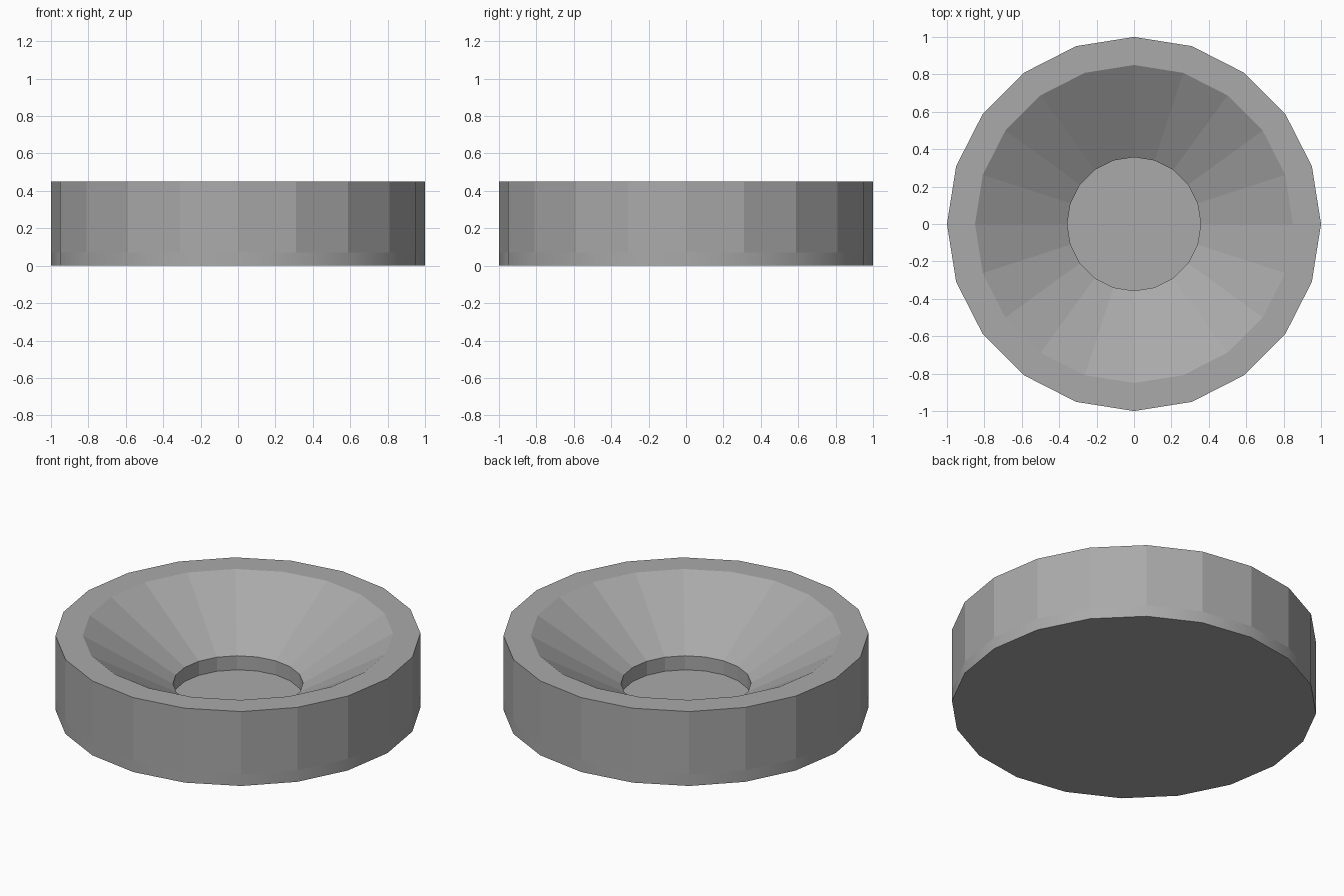
import bpy
import bmesh
from math import cos, sin, tau, radians

cube = bpy.data.objects.get("Cube")
if cube:
    bpy.data.objects.remove(cube, do_unlink=True)

SIDES = 20
FLOOR = 0.07
HOLE = 0.357

grey = bpy.data.materials.new("mid_grey")
grey.use_nodes = True
colour = (0.4, 0.4, 0.4, 1)
grey.diffuse_color = colour
grey.node_tree.nodes["Principled BSDF"].inputs["Base Color"].default_value = colour


def lathe(name, profile, cap_ends=False):
    """Turn a (radius, height) profile, running up the outside, around z."""
    bm = bmesh.new()
    rings = [[bm.verts.new((r * cos(tau * i / SIDES), r * sin(tau * i / SIDES), z))
              for i in range(SIDES)] for r, z in profile]
    for low, high in zip(rings, rings[1:]):
        for i in range(SIDES):
            j = (i + 1) % SIDES
            bm.faces.new((low[i], low[j], high[j], high[i]))
    if cap_ends:
        bm.faces.new(rings[0][::-1])
        bm.faces.new(rings[-1])
    mesh = bpy.data.meshes.new(name)
    bm.to_mesh(mesh)
    bm.free()
    mesh.materials.append(grey)
    obj = bpy.data.objects.new(name, mesh)
    bpy.context.collection.objects.link(obj)
    return obj


# Base disc, smooth around its edge
base = lathe("base_disc", [(1, 0), (1, FLOOR)], cap_ends=True)
bpy.ops.object.select_all(action="DESELECT")
base.select_set(True)
bpy.context.view_layer.objects.active = base
bpy.ops.object.shade_smooth_by_angle(angle=radians(30))

# Faceted wall with a flat rim, sloping bowl and short central well
lathe("bowl_wall", [(1, FLOOR), (1, 0.45), (0.85, 0.45),
                    (HOLE, 0.155), (HOLE, FLOOR)])
